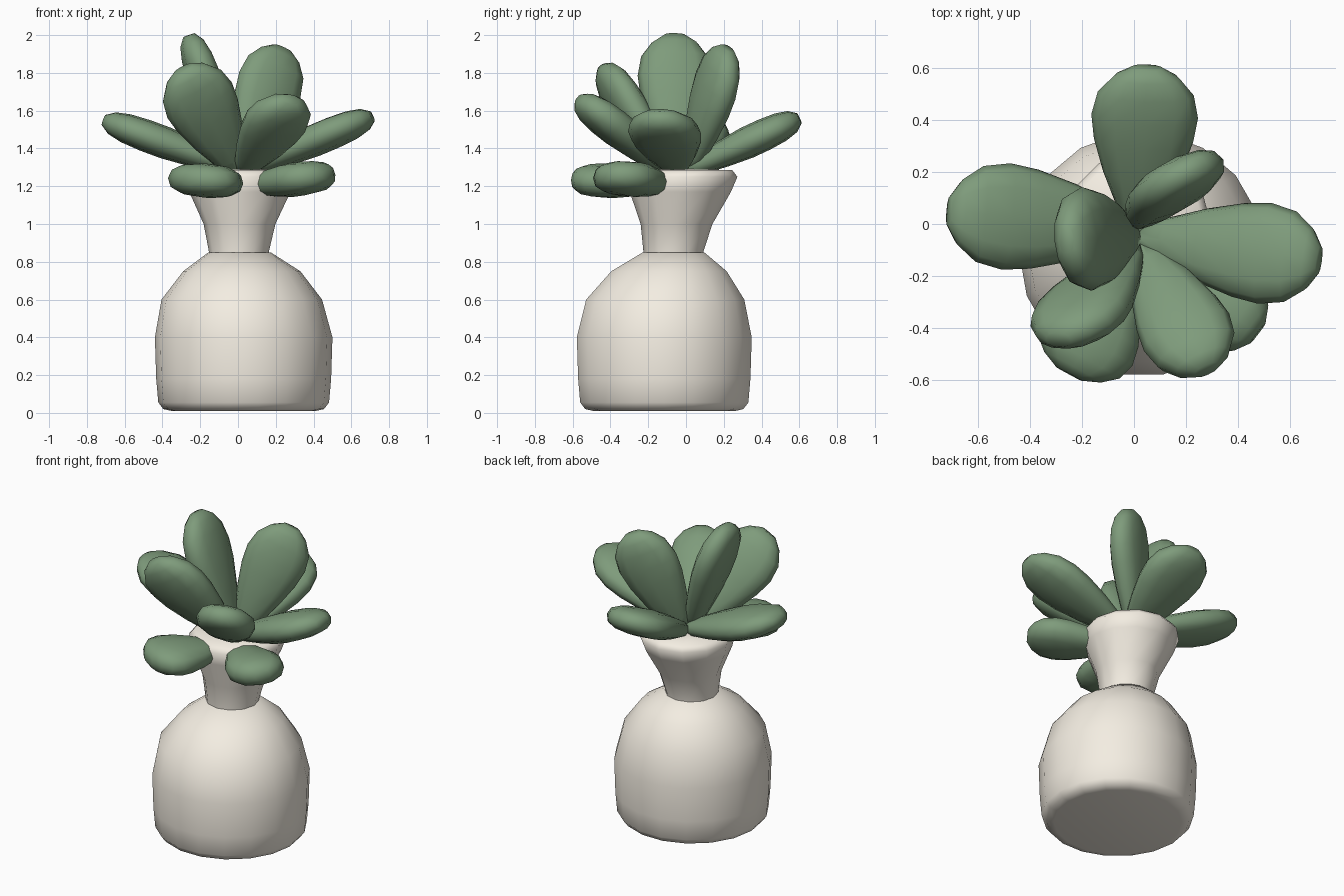
import bpy, math
from mathutils import Vector

if "Cube" in bpy.data.objects:
    bpy.data.objects.remove(bpy.data.objects["Cube"])


def material(name, color):
    m = bpy.data.materials.new(name)
    m.diffuse_color = color
    m.use_nodes = True
    m.node_tree.nodes["Principled BSDF"].inputs["Base Color"].default_value = m.diffuse_color
    return m


CERAMIC = material("cream", (0.90, 0.85, 0.76, 1))
GREEN = material("leaf_green", (0.21, 0.33, 0.20, 1))


def skin(name, rings, mat, angle):
    """Bridge equal-length point rings into a closed, smooth-shaded solid."""
    n = len(rings[0])
    verts = [p for r in rings for p in r]
    faces = [(k * n + i, k * n + (i + 1) % n, (k + 1) * n + (i + 1) % n, (k + 1) * n + i)
             for k in range(len(rings) - 1) for i in range(n)]
    faces.append(tuple(reversed(range(n))))
    faces.append(tuple(range(len(verts) - n, len(verts))))
    me = bpy.data.meshes.new(name)
    me.from_pydata(verts, [], faces)
    me.materials.append(mat)
    ob = bpy.data.objects.new(name, me)
    bpy.context.collection.objects.link(ob)
    bpy.ops.object.select_all(action='DESELECT')
    ob.select_set(True)
    bpy.context.view_layer.objects.active = ob
    bpy.ops.object.shade_smooth_by_angle(angle=math.radians(angle))
    return ob


def lathe(name, profile, sides):
    """Profile rows: radius, height, centre x, centre y."""
    rings = [[Vector((cx + r * math.cos(2 * math.pi * i / sides),
                      cy + r * math.sin(2 * math.pi * i / sides), z))
              for i in range(sides)] for r, z, cx, cy in profile]
    return skin(name, rings, CERAMIC, 75)


def soft(v):
    """Slightly squared-off sine or cosine for a plump cross-section."""
    return math.copysign(abs(v) ** 0.85, v)


# Length fraction, width fraction and thickness fraction of a plump leaf
LEAF = [(0, .18, .35), (.15, .46, .62), (.35, .73, .85), (.55, .93, 1.0), (.70, 1.0, 1.0),
        (.84, .90, .92), (.94, .62, .72), (1, .28, .35)]


def leaf(name, base, tip, width_dir, half_w, half_t, sides=12):
    base, tip = Vector(base), Vector(tip)
    axis = (tip - base).normalized()
    w = Vector(width_dir)
    w = (w - axis * w.dot(axis)).normalized()
    t = axis.cross(w)
    angles = [2 * math.pi * i / sides for i in range(sides)]
    rings = [[base.lerp(tip, s) + w * (half_w * gw * soft(math.cos(a)))
              + t * (half_t * gt * soft(math.sin(a))) for a in angles]
             for s, gw, gt in LEAF]
    return skin(name, rings, GREEN, 75)


# Round vase body, shoulder drifting back toward the neck
lathe("vase_body", [(.38, .01, .03, -.115), (.425, .02, .03, -.115), (.452, .055, .03, -.115),
                    (.463, .18, .03, -.115), (.470, .40, .03, -.115), (.425, .60, .02, -.11),
                    (.31, .75, .02, -.09), (.165, .85, .008, -.066)], 18)

# Flared neck with closed top
lathe("vase_neck", [(.158, .83, .005, -.066), (.16, .86, .005, -.066), (.19, 1.0, .008, -.05),
                    (.268, 1.17, .01, -.03), (.29, 1.25, .01, -.018),
                    (.26, 1.285, .01, -.015), (.1, 1.29, .01, -.015)], 12)

# Upright leaves
leaf("leaf_upright_left", (0, -.05, 1.27), (-.26, -.06, 2.0), (.1, -1, 0), .20, .09)
leaf("leaf_upright_back", (.01, .01, 1.27), (.235, .22, 1.93), (.9, .42, -.2), .19, .088)
leaf("leaf_upright_front_left", (0, -.08, 1.27), (-.29, -.445, 1.82), (.9, .18, .2), .195, .09)
leaf("leaf_upright_front_right", (.02, -.08, 1.27), (.28, -.56, 1.66), (.87, .45, -.15), .18, .09)

# Spreading leaves
leaf("leaf_back", (.02, -.02, 1.27), (.05, .60, 1.56), (1, 0, 0), .205, .085)
leaf("leaf_left", (.02, -.02, 1.28), (-.71, .05, 1.55), (0, 1, 0), .205, .085)
leaf("leaf_right", (.02, -.05, 1.28), (.71, -.14, 1.57), (.2, 1, 0), .195, .085)

# Low drooping leaves
leaf("leaf_low_front", (-.02, -.15, 1.21), (-.25, -.575, 1.24), (.92, -.4, -.05), .20, .09)
leaf("leaf_low_right", (.05, -.09, 1.20), (.475, -.42, 1.26), (.65, .75, .05), .175, .09)
